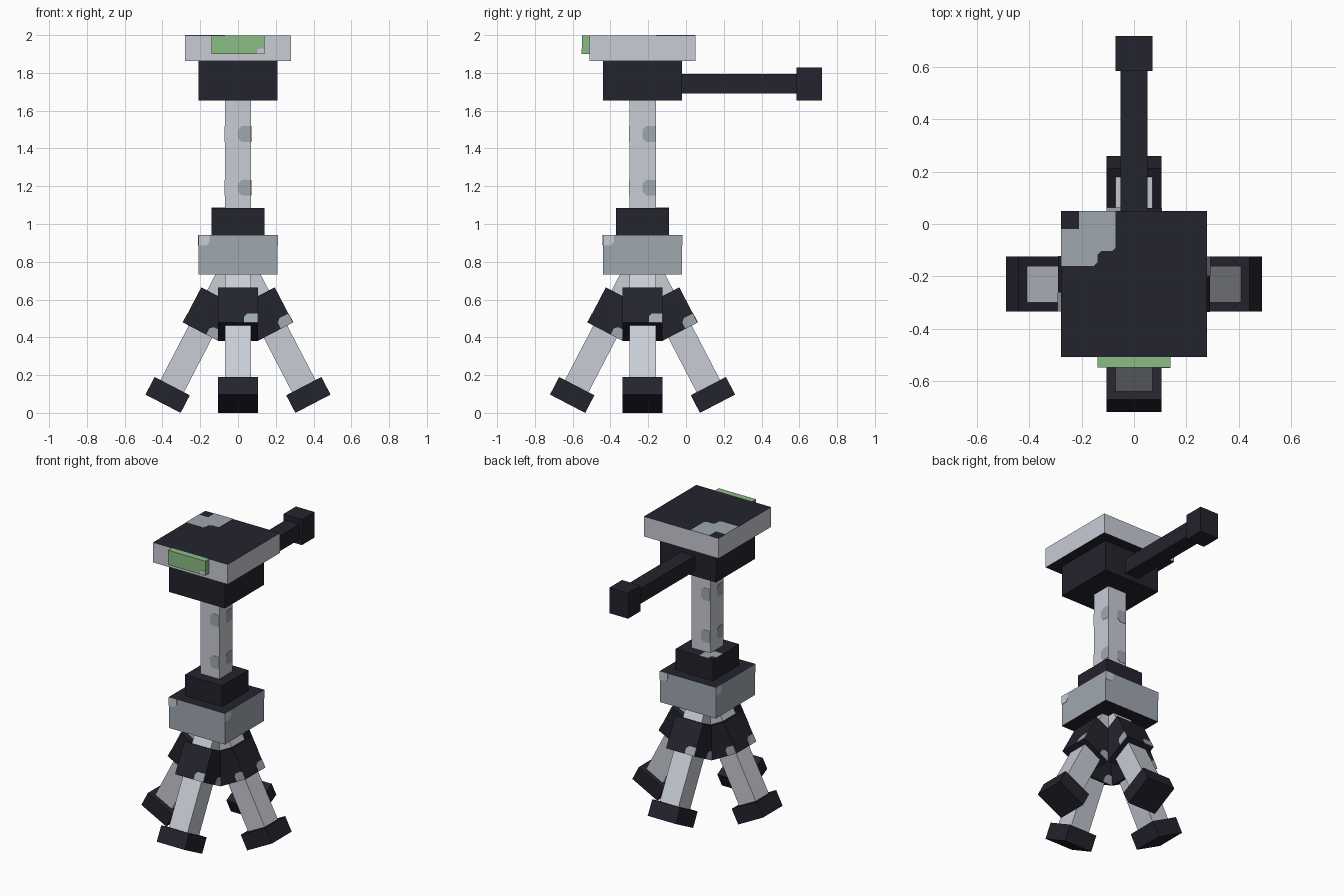
import bpy
import bmesh
from math import radians, sin, cos
from mathutils import Matrix, Vector

cube = bpy.data.objects.get("Cube")
if cube:
    bpy.data.objects.remove(cube, do_unlink=True)


def make_material(name, rgb):
    linear = [((c / 255 + 0.055) / 1.055) ** 2.4 for c in rgb] + [1]
    mat = bpy.data.materials.new(name)
    mat.use_nodes = True
    mat.diffuse_color = linear
    bsdf = next(n for n in mat.node_tree.nodes if n.type == 'BSDF_PRINCIPLED')
    bsdf.inputs["Base Color"].default_value = linear
    return mat


dark = make_material("dark_slate", (36, 35, 46))
light = make_material("light_grey", (200, 204, 213))
grey = make_material("mid_grey", (159, 168, 176))
green = make_material("level_green", (138, 189, 131))

# The column stands behind the front edge, on its own axis
axis = Matrix.Translation((0, -0.23, 0))


def finish(name, bm, mats, frame):
    bmesh.ops.recalc_face_normals(bm, faces=bm.faces)
    mesh = bpy.data.meshes.new(name)
    for mat in mats:
        mesh.materials.append(mat)
    # a second material goes on the top and bottom faces
    if len(mats) > 1:
        for face in bm.faces:
            face.material_index = int(abs(face.normal.z) > 0.5)
    bm.transform(frame)
    bm.to_mesh(mesh)
    bm.free()
    obj = bpy.data.objects.new(name, mesh)
    bpy.context.collection.objects.link(obj)
    return obj


def box(name, x, y, z, *mats, frame=axis):
    """Box between x, y and z ranges, in the given frame."""
    bm = bmesh.new()
    bmesh.ops.create_cube(bm, size=1)
    for v in bm.verts:
        v.co = Vector([(r[0] + r[1]) / 2 + c * (r[1] - r[0])
                       for c, r in zip(v.co, (x, y, z))])
    return finish(name, bm, mats, frame)


def square(name, half, z, *mats, frame=axis):
    return box(name, (-half, half), (-half, half), z, *mats, frame=frame)


def patch(name, points, depth, mat, frame):
    """Thin painted plate on the face at y = -depth; points are (x, z)."""
    bm = bmesh.new()
    face = bm.faces.new([bm.verts.new((u, -depth, v)) for u, v in points])
    ext = bmesh.ops.extrude_face_region(bm, geom=[face])["geom"]
    bmesh.ops.translate(bm, vec=(0, -0.002, 0),
                        verts=[g for g in ext if isinstance(g, bmesh.types.BMVert)])
    return finish(name, bm, [mat], frame)


def blob(u0, u1, v0, v1, c, corners):
    """Rectangle outline with the named corners clipped by c."""
    pts = []
    for key, u, v, du, dv in (("bl", u0, v0, c, c), ("br", u1, v0, -c, c),
                              ("tr", u1, v1, -c, -c), ("tl", u0, v1, c, -c)):
        if key in corners:
            pair = [(u, v + dv), (u + du, v)]
            pts += pair if key in ("bl", "tr") else pair[::-1]
        else:
            pts.append((u, v))
    return pts


def turns(frame):
    """The frame turned to each of the four sides."""
    for k in range(4):
        yield k + 1, frame @ Matrix.Rotation(radians(90 * k), 4, 'Z')


def worn_corner(name, half, z):
    """Stepped grey wear at the back corner of a square top."""
    c = half / 4
    steps = [(0, 1), (1, 1), (1, 0), (3, 0), (3, 2), (2.8, 2.2), (2.2, 2.2),
             (2, 2.4), (2, 2.8), (1.8, 3), (0, 3)]
    pts = [(-half + a * c, half - b * c) for a, b in steps]
    flat = axis @ Matrix.Translation((0, 0, z)) @ Matrix.Rotation(radians(-90), 4, 'X')
    return patch(name, pts, 0, grey, flat)


# Mounting plate with spirit level
square("mounting_plate", 0.28, (1.863, 1.998), light, dark)
worn_corner("plate_wear", 0.28, 1.998)
box("spirit_level", (-0.14, 0.14), (-0.32, -0.28), (1.9, 1.998), green)
patch("level_glint", blob(0.10, 0.14, 1.9, 1.93, 0.012, ("tl",)), 0.32, light, axis)

# Pan head with handle
square("pan_head", 0.21, (1.655, 1.863), dark)
box("handle", (-0.052, 0.052), (0.2, 0.82), (1.69, 1.793), dark)
box("handle_grip", (-0.07, 0.07), (0.815, 0.95), (1.655, 1.828), dark)

# Column, collar and hub
square("column", 0.07, (1.0, 1.7), light)
square("collar", 0.14, (0.94, 1.085), dark)
worn_corner("collar_wear", 0.14, 1.085)
square("hub", 0.21, (0.733, 0.943), grey, dark)
for k, side in turns(axis):
    for label, z in (("upper", 1.435), ("lower", 1.15)):
        patch(f"column_wear_{label}_{k}",
              blob(0, 0.07, z, z + 0.083, 0.02, ("tl", "bl")), 0.07, grey, side)
    patch(f"hub_chip_{k}", blob(-0.21, -0.15, 0.885, 0.943, 0.02, ("br",)),
          0.21, light, side)

# Four splayed legs, each with a foot and a sleeve
tilt = radians(27.5)
half = 0.105
splay = (Matrix.Translation((0, half * cos(tilt) - 0.49, half * sin(tilt)))
         @ Matrix.Rotation(-tilt, 4, 'X'))
for k, turned in turns(axis):
    leg = turned @ splay
    square(f"leg_{k}", 0.07, (0.05, 0.85), light, frame=leg)
    square(f"foot_{k}", half, (0, 0.105), dark, frame=leg)
    square(f"leg_sleeve_{k}", half, (0.43, 0.64), dark, frame=leg)
    for n, side in turns(leg):
        patch(f"sleeve_wear_{k}_{n}", blob(0.033, half, 0.43, 0.484, 0.018, ("tl",)),
              half, grey, side)
